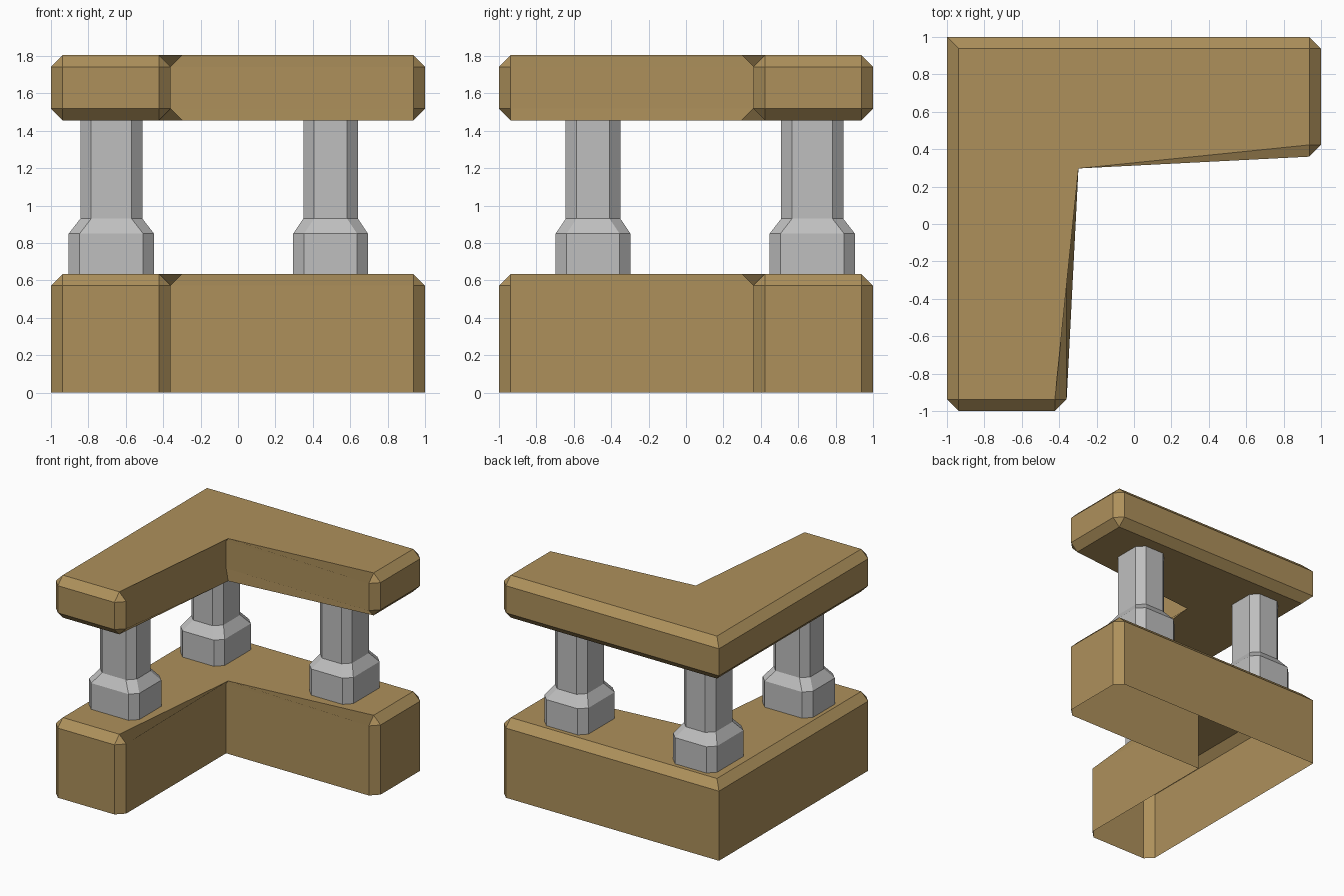
import bpy, bmesh

cube = bpy.data.objects.get("Cube")
if cube:
    bpy.data.objects.remove(cube, do_unlink=True)


def make_material(name, rgb):
    mat = bpy.data.materials.new(name)
    mat.use_nodes = True
    colour = (*rgb, 1.0)
    mat.diffuse_color = colour
    mat.node_tree.nodes["Principled BSDF"].inputs["Base Color"].default_value = colour
    return mat


sandstone = make_material("tan sandstone", (0.42, 0.28, 0.105))
grey_stone = make_material("grey stone", (0.52, 0.52, 0.52))

INNER = 0.36     # notch coordinate of the corner plan
BEVEL = 0.063
PLAN = [(-1, -1), (-INNER, -1), (-INNER, INNER), (1, INNER), (1, 1), (-1, 1)]
SHARP_CORNERS = (2, 5)   # notch and outer corner stay square


def finish(name, bm, mat):
    bmesh.ops.recalc_face_normals(bm, faces=bm.faces)
    mesh = bpy.data.meshes.new(name)
    bm.to_mesh(mesh)
    bm.free()
    mesh.materials.append(mat)
    obj = bpy.data.objects.new(name, mesh)
    bpy.context.collection.objects.link(obj)
    return obj


def corner_block(name, z0, z1, open_bottom):
    """L-shaped block with chamfered ends and rims."""
    bm = bmesh.new()
    low = [bm.verts.new((x, y, z0)) for x, y in PLAN]
    high = [bm.verts.new((x, y, z1)) for x, y in PLAN]
    n = len(PLAN)
    bm.faces.new(high)
    bm.faces.new(low[::-1])
    for i in range(n):
        j = (i + 1) % n
        bm.faces.new((low[i], low[j], high[j], high[i]))
    square = [{low[i], high[i]} for i in SHARP_CORNERS]
    edges = []
    for e in bm.edges:
        on_floor = all(v in low for v in e.verts)
        if set(e.verts) in square or (on_floor and open_bottom):
            continue
        edges.append(e)
    bmesh.ops.bevel(bm, geom=edges, offset=BEVEL, offset_type='OFFSET',
                    segments=1, profile=0.5, affect='EDGES')
    if open_bottom:
        floor = [f for f in bm.faces if all(v.co.z < z0 + 0.001 for v in f.verts)]
        bmesh.ops.delete(bm, geom=floor, context='FACES')
    return finish(name, bm, sandstone)


def octagon(hx, hy, c):
    """Rectangle with cut corners, anticlockwise."""
    return [(hx, c - hy), (hx, hy - c), (hx - c, hy), (c - hx, hy),
            (-hx, hy - c), (-hx, c - hy), (c - hx, -hy), (hx - c, -hy)]


def pillar(name, x, y, turned):
    """Wide foot, sloped shoulder and narrower shaft."""
    foot, shaft = (0.228, 0.2), (0.166, 0.146)
    if turned:
        foot, shaft = foot[::-1], shaft[::-1]
    bm = bmesh.new()
    rings = []
    for size, z in ((foot, 0.635), (foot, 0.85), (shaft, 0.93), (shaft, 1.456)):
        rings.append([bm.verts.new((x + px, y + py, z))
                      for px, py in octagon(*size, 0.058)])
    for a, b in zip(rings, rings[1:]):
        for i in range(8):
            j = (i + 1) % 8
            bm.faces.new((a[i], a[j], b[j], b[i]))
    return finish(name, bm, grey_stone)


# Low wall and top rail
corner_block("corner_base", 0, 0.635, True)
corner_block("corner_rail", 1.456, 1.805, False)

# Balusters
pillar("front_pillar", -0.677, -0.497, False)
pillar("corner_pillar", -0.675, 0.675, True)
pillar("left_pillar", 0.495, 0.675, True)
